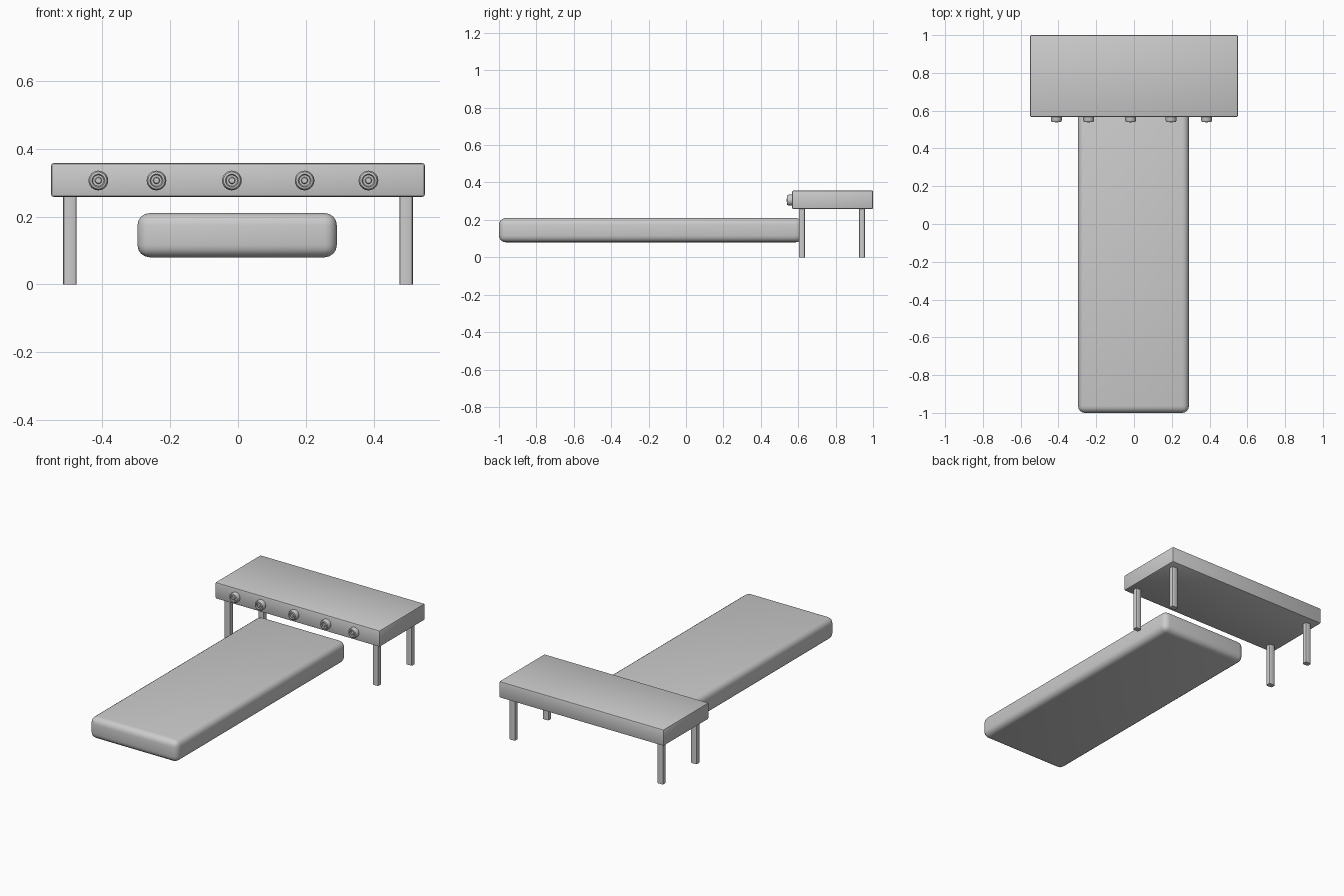
import bpy, bmesh, math
from mathutils import Matrix

if "Cube" in bpy.data.objects:
    bpy.data.objects.remove(bpy.data.objects["Cube"])


def finish(name, bm, angle):
    bmesh.ops.recalc_face_normals(bm, faces=bm.faces)
    mesh = bpy.data.meshes.new(name)
    bm.to_mesh(mesh)
    bm.free()
    ob = bpy.data.objects.new(name, mesh)
    bpy.context.collection.objects.link(ob)
    bpy.ops.object.select_all(action='DESELECT')
    ob.select_set(True)
    bpy.context.view_layer.objects.active = ob
    bpy.ops.object.shade_smooth_by_angle(angle=math.radians(angle))
    return ob


def rounded_box(name, lo, hi, radius, segments, vertical_only=False):
    bm = bmesh.new()
    size = [b - a for a, b in zip(lo, hi)]
    mid = [(a + b) / 2 for a, b in zip(lo, hi)]
    bmesh.ops.create_cube(bm, size=1, matrix=Matrix.Translation(mid) @ Matrix.Diagonal((*size, 1)))
    edges = [e for e in bm.edges
             if not vertical_only or abs(e.verts[0].co.z - e.verts[1].co.z) > 0.01]
    bmesh.ops.bevel(bm, geom=edges, offset=radius, segments=segments, profile=0.5, affect='EDGES')
    return finish(name, bm, 35)


def knob(name, x, y, z):
    # Lathe profile: radius, distance out from the panel
    profile = [(0, -0.004), (0.029, -0.004), (0.029, 0.018), (0.025, 0.026), (0.019, 0.028),
               (0.016, 0.022), (0.010, 0.022), (0.008, 0.029), (0, 0.030)]
    bm = bmesh.new()
    verts = [bm.verts.new((r, -d, 0)) for r, d in profile]
    edges = [bm.edges.new(p) for p in zip(verts, verts[1:])]
    bmesh.ops.spin(bm, geom=verts + edges, cent=(0, 0, 0), axis=(0, 1, 0),
                   angle=math.tau, steps=24)
    bmesh.ops.remove_doubles(bm, verts=bm.verts, dist=1e-5)
    ob = finish(name, bm, 30)
    ob.location = (x, y, z)


# Padded mattress
rounded_box("mattress", (-0.296, -1.0, 0.08), (0.291, 0.622, 0.21), 0.036, 4)

# Table slab behind it
rounded_box("table_top", (-0.55, 0.567, 0.258), (0.55, 1.0, 0.357), 0.007, 2)

# Four table legs
for side, x in (("left", -0.495), ("right", 0.495)):
    for end, y in (("front", 0.619), ("back", 0.94)):
        rounded_box(f"{end}_{side}_leg", (x - 0.02, y - 0.016, 0), (x + 0.02, y + 0.016, 0.262),
                    0.008, 2, vertical_only=True)

# Row of knobs on the table front
for i, x in enumerate((-0.411, -0.24, -0.018, 0.196, 0.384)):
    knob(f"knob_{i + 1}", x, 0.567, 0.306)
